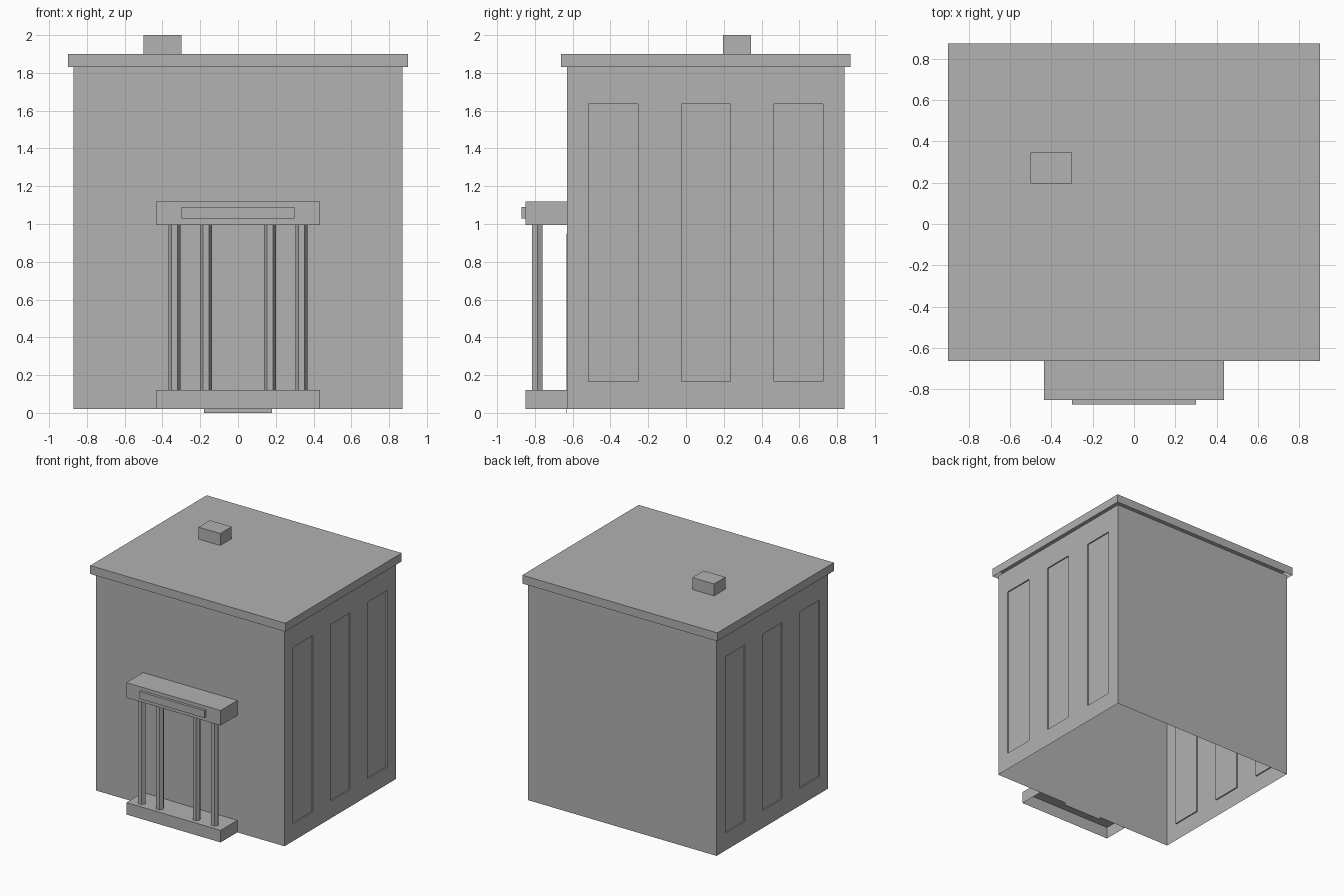
import bpy, bmesh, math
from mathutils import Vector

if "Cube" in bpy.data.objects:
    bpy.data.objects.remove(bpy.data.objects["Cube"])

grey = bpy.data.materials.new("plain_grey")
grey.diffuse_color = (0.445, 0.445, 0.445, 1)
grey.use_nodes = True
grey.node_tree.nodes["Principled BSDF"].inputs["Base Color"].default_value = grey.diffuse_color


def finish(name, bm):
    mesh = bpy.data.meshes.new(name)
    bm.to_mesh(mesh)
    bm.free()
    mesh.materials.append(grey)
    obj = bpy.data.objects.new(name, mesh)
    bpy.context.collection.objects.link(obj)
    return obj


def box_bm(lo, hi, open_dirs=()):
    """Box between two corners, leaving out faces pointing along open_dirs."""
    bm = bmesh.new()
    bmesh.ops.create_cube(bm, size=1)
    lo, hi = Vector(lo), Vector(hi)
    for v in bm.verts:
        v.co = [lo[i] + (v.co[i] + 0.5) * (hi[i] - lo[i]) for i in range(3)]
    bm.normal_update()
    gone = [f for f in bm.faces if any(f.normal.dot(Vector(d)) > 0.9 for d in open_dirs)]
    bmesh.ops.delete(bm, geom=gone, context='FACES')
    return bm


UP, DOWN, BACK = (0, 0, 1), (0, 0, -1), (0, 1, 0)

# Hollow main block with three tall shallow recesses on each side wall
FRONT_Y, BACK_Y = -0.63, 0.84
WIN_LOW, WIN_HIGH, WIN_HALF, WIN_DEPTH = 0.165, 1.635, 0.13, 0.01
mid, step = (FRONT_Y + BACK_Y) / 2, (BACK_Y - FRONT_Y) / 3
centres = [mid + i * step for i in (-1, 0, 1)]

bm = box_bm((-0.87, FRONT_Y, 0.02), (0.87, BACK_Y, 1.83), (UP, DOWN))
cuts = [((0, c + s * WIN_HALF, 0), (0, 1, 0)) for c in centres for s in (-1, 1)]
cuts += [((0, 0, z), (0, 0, 1)) for z in (WIN_LOW, WIN_HIGH)]
for co, no in cuts:
    bmesh.ops.bisect_plane(bm, geom=bm.verts[:] + bm.edges[:] + bm.faces[:],
                           plane_co=co, plane_no=no)
bm.normal_update()
panels = []
for f in bm.faces:
    c = f.calc_center_median()
    if (abs(f.normal.x) > 0.9 and WIN_LOW < c.z < WIN_HIGH
            and any(abs(c.y - w) < WIN_HALF for w in centres)):
        panels.append(f)
bmesh.ops.inset_individual(bm, faces=panels, thickness=0, depth=-WIN_DEPTH)
finish("main_walls", bm)

# Roof cap, open underneath, and chimney
finish("roof_cap", box_bm((-0.9, -0.662, 1.83), (0.9, 0.872, 1.9), (DOWN,)))
finish("chimney", box_bm((-0.5, 0.195, 1.9), (-0.3, 0.345, 2.0), (DOWN,)))

# Porch: base, canopy and sign board
finish("porch_base", box_bm((-0.435, -0.85, 0.02), (0.435, FRONT_Y, 0.12), (DOWN, BACK)))
finish("porch_canopy", box_bm((-0.435, -0.85, 0.995), (0.435, FRONT_Y, 1.12), (BACK,)))
finish("sign_board", box_bm((-0.3, -0.872, 1.03), (0.3, -0.85, 1.09), (BACK,)))

# Door plate, reaching just below the walls
finish("door", box_bm((-0.18, FRONT_Y - 0.003, 0), (0.18, FRONT_Y, 0.95)))

# Six-sided porch posts
for i, x in enumerate((-0.336, -0.169, 0.169, 0.336)):
    bm = bmesh.new()
    ring = [bm.verts.new((x + 0.032 * math.cos(k * math.pi / 3),
                          -0.787 + 0.032 * math.sin(k * math.pi / 3), 0.12))
            for k in range(6)]
    base = bm.faces.new(ring)
    new = bmesh.ops.extrude_face_region(bm, geom=[base])["geom"]
    bmesh.ops.translate(bm, vec=(0, 0, 0.875),
                        verts=[v for v in new if isinstance(v, bmesh.types.BMVert)])
    bmesh.ops.recalc_face_normals(bm, faces=bm.faces)
    finish("porch_post_%d" % (i + 1), bm)
